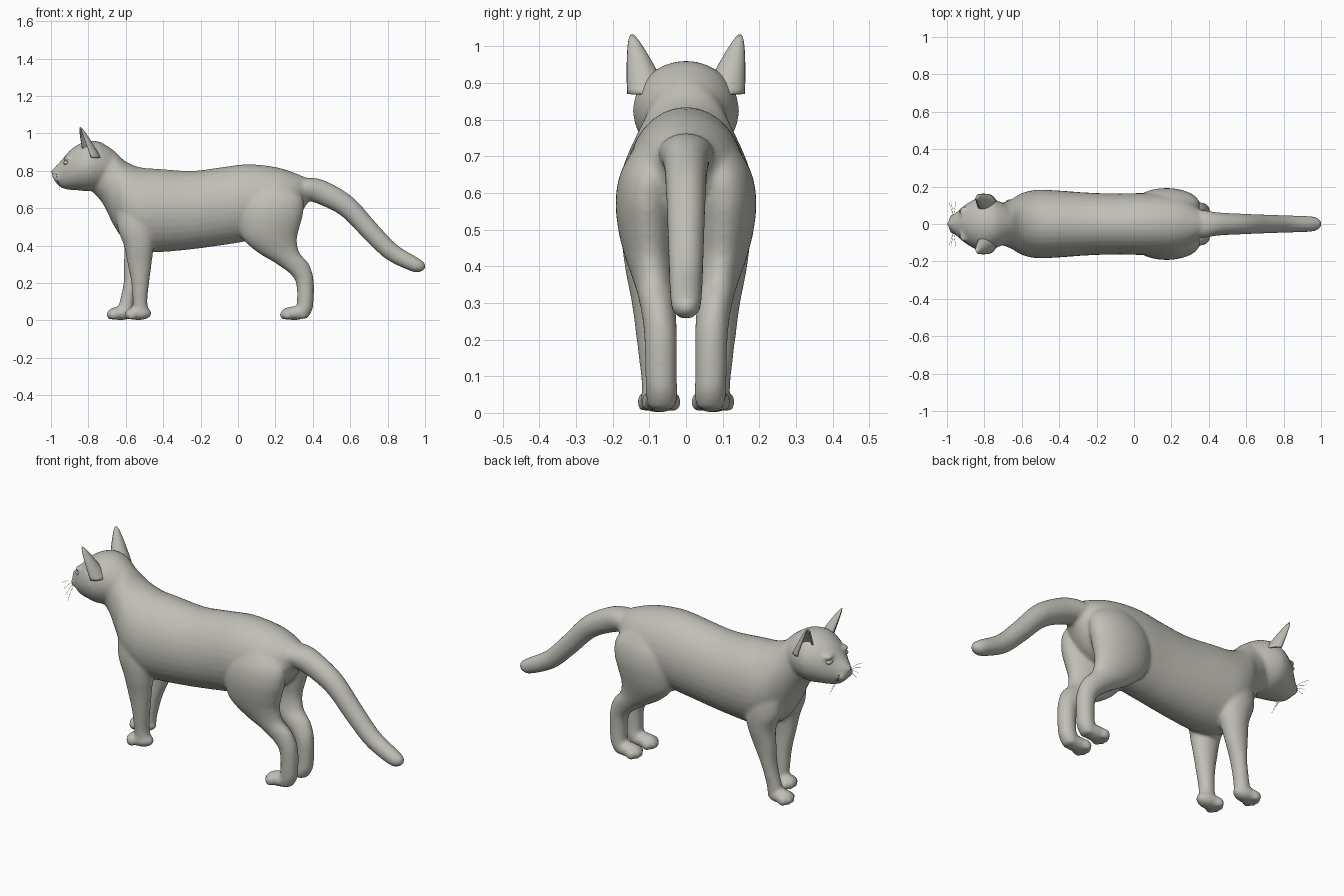
import bpy, bmesh, math
from mathutils import Vector, Matrix

cube = bpy.data.objects.get("Cube")
if cube:
    bpy.data.objects.remove(cube, do_unlink=True)


def material(name, rgb):
    m = bpy.data.materials.new(name)
    m.use_nodes = True
    m.diffuse_color = (*rgb, 1)
    m.node_tree.nodes["Principled BSDF"].inputs["Base Color"].default_value = (*rgb, 1)
    return m


GREY = material("warm grey", (0.53, 0.52, 0.47))


def finish(bm, name):
    bmesh.ops.recalc_face_normals(bm, faces=bm.faces)
    mesh = bpy.data.meshes.new(name)
    bm.to_mesh(mesh)
    bm.free()
    mesh.materials.append(GREY)
    mesh.shade_smooth()
    ob = bpy.data.objects.new(name, mesh)
    bpy.context.collection.objects.link(ob)
    return ob


def spline(rows, steps=5):
    """Smooth interpolation through rows of numbers."""
    out = []
    for i in range(len(rows) - 1):
        a, b = rows[max(i - 1, 0)], rows[i]
        c, d = rows[i + 1], rows[min(i + 2, len(rows) - 1)]
        for s in range(steps):
            t = s / steps
            out.append([q + t / 2 * (r - p + t * (2*p - 5*q + 4*r - w + t * (3*(q - r) + w - p)))
                        for p, q, r, w in zip(a, b, c, d)])
    return out + [list(rows[-1])]


def loft(bm, rows, axis, sides=32):
    """Rows of (x, y, z, radius along axis, radius along y)."""
    axis, rings = Vector(axis).normalized(), []
    for x, y, z, ra, ry in spline(rows):
        rings.append([bm.verts.new(Vector((x, y, z)) + axis * ra * math.cos(a) + Vector((0, ry * math.sin(a), 0)))
                      for a in (math.tau * k / sides for k in range(sides))])
    for r, s in zip(rings, rings[1:]):
        for k in range(sides):
            j = (k + 1) % sides
            bm.faces.new((r[k], r[j], s[j], s[k]))
    bm.faces.new(rings[0])
    bm.faces.new(rings[-1])


def trunk(rows):
    return [(x, 0, (lo + hi) / 2, (hi - lo) / 2, w) for x, lo, hi, w in rows]


def leg(rows, side):
    return [((a + b) / 2, side * y, z, (b - a) / 2, w) for z, a, b, y, w in rows]


def blob(bm, centre, radii):
    bmesh.ops.create_uvsphere(bm, u_segments=24, v_segments=16, radius=1,
                              matrix=Matrix.Translation(centre) @ Matrix.Diagonal((*radii, 1)))


def paw(bm, x, y):
    blob(bm, (x, y, 0.038), (0.072, 0.045, 0.037))
    for k, o in enumerate((-0.036, -0.013, 0.013, 0.036)):
        front = 0.05 if k in (1, 2) else 0.035
        blob(bm, (x - front, y + o, 0.03), (0.027, 0.018, 0.027))


bm = bmesh.new()

# Torso and neck
loft(bm, trunk([
    (0.38, 0.64, 0.755, 0.05), (0.30, 0.53, 0.79, 0.12), (0.2, 0.47, 0.82, 0.155),
    (0.05, 0.425, 0.835, 0.165), (-0.1, 0.40, 0.817, 0.163), (-0.25, 0.38, 0.799, 0.168),
    (-0.42, 0.365, 0.81, 0.18), (-0.52, 0.37, 0.818, 0.183), (-0.6, 0.42, 0.85, 0.165),
    (-0.66, 0.5, 0.905, 0.13), (-0.72, 0.62, 0.945, 0.11), (-0.77, 0.68, 0.95, 0.1)]), (0, 0, 1))

# Head and muzzle
loft(bm, trunk([
    (-0.995, 0.775, 0.80, 0.012), (-0.98, 0.745, 0.82, 0.034), (-0.945, 0.71, 0.855, 0.066),
    (-0.9, 0.698, 0.908, 0.104), (-0.85, 0.695, 0.943, 0.133), (-0.8, 0.69, 0.96, 0.145),
    (-0.74, 0.70, 0.955, 0.13), (-0.68, 0.72, 0.92, 0.1)]), (0, 0, 1))
blob(bm, (-0.983, 0, 0.797), (0.018, 0.018, 0.013))
for s in (-1, 1):
    blob(bm, (-0.958, s * 0.026, 0.762), (0.032, 0.03, 0.026))
    blob(bm, (-0.905, s * 0.062, 0.868), (0.03, 0.034, 0.014))

# Tail
loft(bm, [(0.27, 0, 0.70, 0.07, 0.08), (0.36, 0, 0.705, 0.07, 0.075), (0.45, 0, 0.683, 0.066, 0.062),
          (0.585, 0, 0.607, 0.058, 0.055), (0.71, 0, 0.475, 0.053, 0.05), (0.82, 0, 0.367, 0.048, 0.046),
          (0.94, 0, 0.30, 0.041, 0.042), (0.98, 0, 0.282, 0.031, 0.031), (0.997, 0, 0.275, 0.01, 0.01)],
     (0.57, 0, 0.82))

for s in (-1, 1):
    # Hind legs
    loft(bm, leg([
        (0.74, 0.08, 0.28, 0.07, 0.06), (0.66, 0.02, 0.345, 0.095, 0.082), (0.58, 0.0, 0.35, 0.105, 0.087),
        (0.5, 0.005, 0.33, 0.103, 0.082), (0.43, 0.03, 0.315, 0.098, 0.07), (0.36, 0.11, 0.33, 0.088, 0.056),
        (0.3, 0.21, 0.38, 0.078, 0.049), (0.22, 0.303, 0.404, 0.07, 0.045), (0.1, 0.315, 0.404, 0.068, 0.043),
        (0.05, 0.305, 0.395, 0.066, 0.043), (0.01, 0.31, 0.37, 0.066, 0.035)], s), (1, 0, 0))
    paw(bm, 0.30, s * 0.068)
    # Front legs, the left one stepping forward
    f = 0.07 if s > 0 else 0
    loft(bm, leg([
        (0.64, -0.65, -0.45, 0.09, 0.07), (0.5, -0.645, -0.44, 0.1, 0.075), (0.4, -0.61, -0.45 - f * 0.1, 0.105, 0.062),
        (0.3, -0.59 - f * 0.3, -0.462 - f * 0.4, 0.1, 0.048), (0.2, -0.57 - f * 0.6, -0.475 - f * 0.8, 0.093, 0.042),
        (0.1, -0.563 - f, -0.485 - f, 0.086, 0.037), (0.05, -0.56 - f * 1.2, -0.478 - f * 1.2, 0.082, 0.037),
        (0.01, -0.55 - f * 1.3, -0.49 - f * 1.3, 0.08, 0.03)], s), (1, 0, 0))
    paw(bm, -0.533 - f * 1.35, s * 0.08)

# Fuse the parts into one smooth skin
body = finish(bm, "body")
remesh = body.modifiers.new("fuse", "REMESH")
remesh.mode = "VOXEL"
remesh.voxel_size = 0.009
remesh.use_smooth_shade = True
soften = body.modifiers.new("soften", "SMOOTH")
soften.factor = 0.5
soften.iterations = 8

# Cupped ears, open towards the front and outside
for s, label in ((1, "left"), (-1, "right")):
    bm = bmesh.new()
    rows = []
    for i in range(13):
        t = i / 12
        c = Vector((-0.785, s * 0.103, 0.87)).lerp(Vector((-0.843, s * 0.147, 1.03)), t)
        r = 0.052 * (1 - t) ** 0.75 + 0.002
        row = []
        for k in range(17):
            a = math.radians(-115 + 230 * k / 16 - 25)
            row.append(bm.verts.new(c + Vector((r * 0.9 * math.cos(a), s * r * math.sin(a), 0))))
        rows.append(row)
    for p, q in zip(rows, rows[1:]):
        for k in range(16):
            bm.faces.new((p[k], p[k + 1], q[k + 1], q[k]))
    ear = finish(bm, label + "_ear")
    shell = ear.modifiers.new("thickness", "SOLIDIFY")
    shell.thickness = 0.008
    shell.offset = 0

    # Eye
    bm = bmesh.new()
    blob(bm, (-0.917, s * 0.066, 0.843), (0.016, 0.022, 0.013))
    finish(bm, label + "_eye")

    # Whiskers
    curve = bpy.data.curves.new(label + "_whiskers", "CURVE")
    curve.dimensions = "3D"
    curve.bevel_depth = 0.0008
    curve.bevel_resolution = 1
    for k in range(4):
        path = curve.splines.new("POLY")
        path.points.add(2)
        for n, p in enumerate(path.points):
            p.co = (-0.965 - 0.012 * n + 0.006 * k * n, s * (0.04 + 0.038 * n),
                    0.765 + 0.012 * (1.5 - k) * (0.5 + n) - 0.006 * n * n, 1)
    curve.materials.append(GREY)
    bpy.context.collection.objects.link(bpy.data.objects.new(label + "_whiskers", curve))
